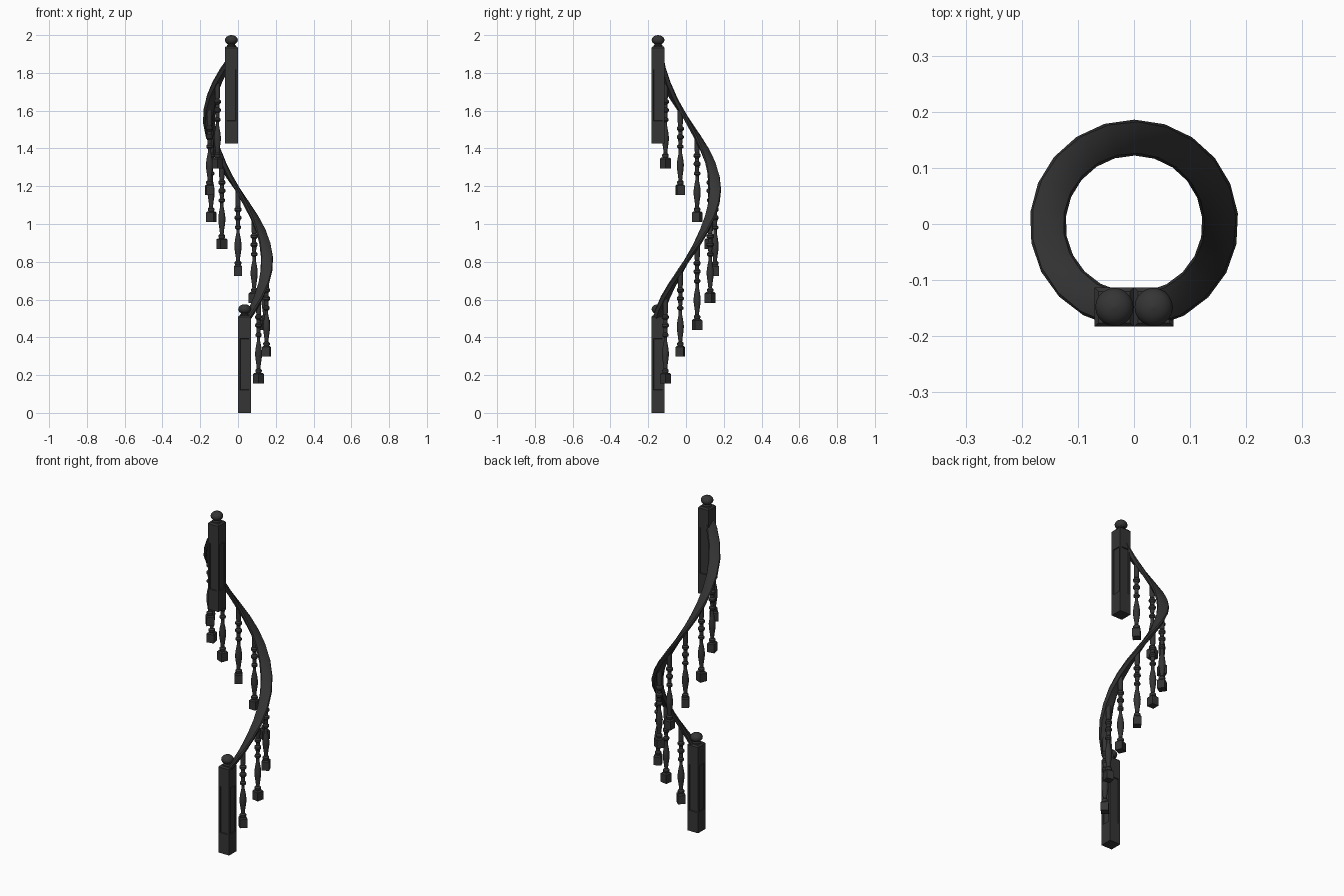
import bpy, bmesh, math
from mathutils import Vector, Matrix

if "Cube" in bpy.data.objects:
    bpy.data.objects.remove(bpy.data.objects["Cube"])

iron = bpy.data.materials.new("dark charcoal")
iron.use_nodes = True
COLOUR = (0.035, 0.035, 0.035, 1)
iron.diffuse_color = COLOUR
iron.node_tree.nodes["Principled BSDF"].inputs["Base Color"].default_value = COLOUR

RADIUS = 0.154          # centre line of the spiral
PITCH = 1.52            # rise per full turn


def rail_height(angle):
    return 0.8 + PITCH * angle / math.tau


def finish(bm, name, smooth=35):
    bmesh.ops.recalc_face_normals(bm, faces=bm.faces)
    mesh = bpy.data.meshes.new(name)
    bm.to_mesh(mesh)
    bm.free()
    mesh.materials.append(iron)
    obj = bpy.data.objects.new(name, mesh)
    bpy.context.collection.objects.link(obj)
    bpy.ops.object.select_all(action='DESELECT')
    obj.select_set(True)
    bpy.context.view_layer.objects.active = obj
    bpy.ops.object.shade_smooth_by_angle(angle=math.radians(smooth))
    return obj


def skin(bm, rings):
    """Joins equal rings of points into a closed, capped tube."""
    loops = [[bm.verts.new(p) for p in ring] for ring in rings]
    n = len(loops[0])
    for a, b in zip(loops, loops[1:]):
        for i in range(n):
            j = (i + 1) % n
            bm.faces.new((a[i], a[j], b[j], b[i]))
    bm.faces.new(loops[0])
    bm.faces.new(loops[-1])


def turned(bm, profile, sides):
    """Lathes (radius, height) pairs about z."""
    skin(bm, [[(r * math.cos(math.tau * i / sides), r * math.sin(math.tau * i / sides), z)
               for i in range(sides)] for r, z in profile])


def block(bm, levels):
    """Stacks (half width, height) squares."""
    skin(bm, [[(sx * w, sy * w, z) for sx, sy in ((-1, -1), (1, -1), (1, 1), (-1, 1))]
              for w, z in levels])


# Spiral handrail with a moulded section (radial, upward)
section = [(-0.032, 0.001), (-0.028, 0.009), (-0.014, 0.013), (0.014, 0.013),
           (0.028, 0.009), (0.032, 0.001), (0.024, -0.007), (0.020, -0.013),
           (-0.020, -0.013), (-0.024, -0.007)]
start, end, steps = math.radians(-78), math.radians(258), 20
rings = []
for k in range(steps + 1):
    a = start + (end - start) * k / steps
    out = Vector((math.cos(a), math.sin(a), 0))
    along = Vector((-math.sin(a) * RADIUS, math.cos(a) * RADIUS, PITCH / math.tau)).normalized()
    up = out.cross(along)
    centre = out * RADIUS + Vector((0, 0, rail_height(a)))
    rings.append([centre + out * u + up * v for u, v in section])
bm = bmesh.new()
skin(bm, rings)
finish(bm, "handrail", 40)

# Turned balusters, each on a square foot facing the spiral's centre
spindle = [(0.013, 0.055), (0.018, 0.064), (0.018, 0.072), (0.010, 0.080),
           (0.012, 0.100), (0.018, 0.140), (0.019, 0.165), (0.015, 0.195),
           (0.009, 0.225), (0.009, 0.245), (0.017, 0.252), (0.017, 0.262),
           (0.010, 0.270), (0.012, 0.295), (0.019, 0.303), (0.019, 0.313),
           (0.011, 0.322), (0.011, 0.338), (0.019, 0.347), (0.019, 0.357),
           (0.012, 0.366), (0.014, 0.385), (0.014, 0.455)]
for k in range(9):
    a = math.radians(-45 + 33.75 * k)
    bm = bmesh.new()
    block(bm, [(0.021, 0), (0.021, 0.050), (0.015, 0.057)])
    turned(bm, spindle, 12)
    place = Matrix.Translation((RADIUS * math.cos(a), RADIUS * math.sin(a),
                                rail_height(a) - 0.455)) @ Matrix.Rotation(a, 4, 'Z')
    bm.transform(place)
    finish(bm, f"baluster_{k + 1}")


# Newel posts with a recessed panel on each side and a ball finial
def newel(name, x, z):
    bm = bmesh.new()
    half = 0.035
    block(bm, [(half, 0), (half, 0.11), (half, 0.405), (half, 0.508), (0.028, 0.516)])
    panels = [f for f in bm.faces
              if abs(f.normal.z) < 0.1 and 0.2 < f.calc_center_median().z < 0.3]
    bmesh.ops.recalc_face_normals(bm, faces=bm.faces)
    # Narrow the side margins only, so the panel keeps its height
    for f in panels:
        frame = bmesh.ops.inset_individual(bm, faces=[f], thickness=0.016, depth=0)
        bmesh.ops.inset_individual(bm, faces=[f], thickness=0.002, depth=-0.005)
    ball = [(0.024, 0.512), (0.024, 0.520), (0.018, 0.526), (0.019, 0.531)]
    for k in range(9):
        t = math.radians(-50 + 17 * k)
        ball.append((0.034 * math.cos(t), 0.549 + 0.026 * math.sin(t)))
    ball.append((0.002, 0.575))
    turned(bm, ball, 20)
    bm.transform(Matrix.Translation((x, -0.148, z)))
    finish(bm, name)


newel("lower_newel_post", 0.035, 0)
newel("upper_newel_post", -0.035, 1.425)
